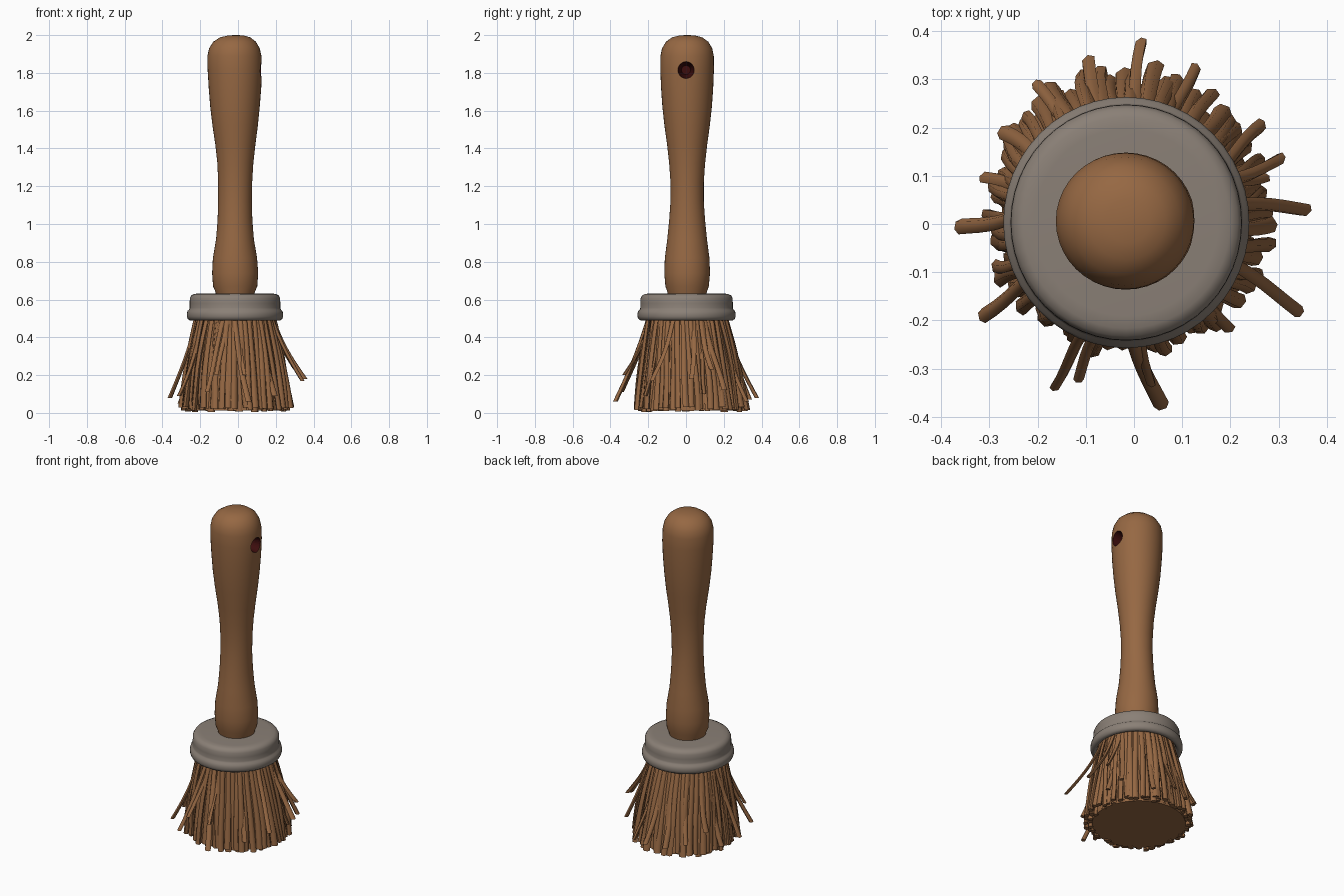
import bpy, bmesh, math, random
from mathutils import Vector

if "Cube" in bpy.data.objects:
    bpy.data.objects.remove(bpy.data.objects["Cube"])

random.seed(11)


def material(name, rgb):
    m = bpy.data.materials.new(name)
    m.diffuse_color = (*rgb, 1)
    m.use_nodes = True
    m.node_tree.nodes["Principled BSDF"].inputs["Base Color"].default_value = m.diffuse_color
    return m


brown = material("warm brown", (0.305, 0.138, 0.056))
grey = material("warm grey", (0.255, 0.215, 0.182))
dark = material("dark hollow", (0.045, 0.004, 0.004))


def finish(name, bm, mats, angle=40):
    bmesh.ops.recalc_face_normals(bm, faces=bm.faces)
    me = bpy.data.meshes.new(name)
    bm.to_mesh(me)
    bm.free()
    for m in mats:
        me.materials.append(m)
    ob = bpy.data.objects.new(name, me)
    bpy.context.collection.objects.link(ob)
    bpy.ops.object.select_all(action='DESELECT')
    ob.select_set(True)
    bpy.context.view_layer.objects.active = ob
    bpy.ops.object.shade_smooth_by_angle(angle=math.radians(angle))
    return ob


def skin(bm, rings, closed=True):
    """Join rings of points into a tube, capping both ends."""
    vr = [[bm.verts.new(p) for p in r] for r in rings]
    n = len(vr[0])
    for a, b in zip(vr, vr[1:]):
        for i in range(n):
            bm.faces.new((a[i], a[(i + 1) % n], b[(i + 1) % n], b[i]))
    bm.faces.new(vr[0])
    bm.faces.new(vr[-1])


def ellipse(cx, cy, z, rx, ry, n):
    return [Vector((cx + rx * math.cos(2 * math.pi * i / n),
                    cy + ry * math.sin(2 * math.pi * i / n), z)) for i in range(n)]


# Handle: z, x centre, x radius, y radius
profile = [(0.60, -.015, .098, .100), (0.64, -.015, .104, .104), (0.67, -.015, .117, .115),
           (0.74, -.015, .122, .121), (0.82, -.016, .117, .118), (0.92, -.016, .100, .105),
           (1.02, -.016, .092, .095), (1.12, -.016, .089, .088), (1.22, -.015, .090, .088),
           (1.32, -.014, .095, .095), (1.42, -.014, .106, .106), (1.52, -.015, .120, .120),
           (1.62, -.016, .131, .131), (1.72, -.016, .139, .138), (1.82, -.017, .144, .142),
           (1.89, -.019, .143, .141), (1.93, -.019, .134, .133), (1.965, -.018, .113, .112),
           (1.988, -.015, .080, .080), (1.997, -.012, .045, .045), (2.0, -.01, .012, .012)]
bm = bmesh.new()
skin(bm, [ellipse(cx, 0.006, z, rx, ry, 40) for z, cx, rx, ry in profile])
handle = finish("handle", bm, [brown, dark])

# Hanging hole bored into the right side of the handle
bpy.ops.mesh.primitive_cone_add(vertices=24, radius1=0.024, radius2=0.05, depth=0.12,
                                location=(0.09, 0, 1.815), rotation=(0, math.pi / 2, 0))
cutter = bpy.context.object
cutter.name = "hole_cutter"
cutter.hide_render = True
bpy.context.view_layer.objects.active = handle
mod = handle.modifiers.new("hole", 'BOOLEAN')
mod.operation = 'DIFFERENCE'
mod.object = cutter
mod.solver = 'EXACT'
while handle.modifiers[0] != mod:
    bpy.ops.object.modifier_apply(modifier=handle.modifiers[0].name)
bpy.ops.object.modifier_apply(modifier=mod.name)
bpy.data.objects.remove(cutter)
for f in handle.data.polygons:
    c = f.center
    inside = c.x > 0 and math.hypot(c.y, c.z - 1.815) < 0.05
    f.material_index = 1 if inside and f.normal.x < 0.5 or (inside and c.x < 0.06) else 0

# Ferrule: rounded cap with a rolled lower lip, open underneath
cap = [(.01, .632), (.19, .632), (.215, .630), (.231, .622), (.239, .607), (.240, .580), (.240, .556),
       (.243, .547), (.251, .540), (.255, .525), (.255, .510), (.250, .497), (.238, .489),
       (.224, .492), (.216, .505), (.216, .580), (.01, .580)]
bm = bmesh.new()
skin(bm, [ellipse(-0.016, 0.003, z, r, r * 1.02, 48) for r, z in cap])
finish("ferrule", bm, [grey], 50)

# Bristle core: solid bundle with a flat cut end
bm = bmesh.new()
skin(bm, [ellipse(-0.012, 0.004 + 0.024 * (1 - z / 0.57), z, r, r, 48)
          for r, z in [(.185, .57), (.19, .48), (.215, .32), (.24, .18), (.26, .05), (.262, .012)]])
finish("bristle_core", bm, [brown])


def strand(bm, root, tip, w0, w1, bow, wiggle, spin, steps=7):
    """Flattened six-sided strand following a bowed path from root to tip."""
    out = Vector((tip.x + 0.012, tip.y - 0.02, 0)).normalized()
    side = Vector((-out.y, out.x, 0))
    ph = random.uniform(0, 6.28)
    rings = []
    for k in range(steps + 1):
        t = k / steps
        p = root.lerp(tip, t) + out * bow * math.sin(math.pi * t)
        p += side * wiggle * math.sin(t * 5 + ph) * t
        w = w0 + (w1 - w0) * t
        a = spin * t
        u = side * math.cos(a) + out * math.sin(a)
        v = out * math.cos(a) - side * math.sin(a)
        ring = []
        for i in range(6):
            b = math.pi * i / 3
            ring.append(p + u * w * math.cos(b) + v * w * 0.75 * math.sin(b))
        rings.append(ring)
    skin(bm, rings)


def polar(a, r, z, cx, cy):
    return Vector((cx + r * math.cos(a), cy + r * math.sin(a), z))


# Main bristles: an outer and an inner ring of thick strands
bm = bmesh.new()
for count, r_top, r_low, z_low in ((52, .192, .286, .010), (48, .183, .264, .004)):
    for i in range(count):
        a = 2 * math.pi * (i + random.uniform(-.3, .3)) / count
        low = r_low + random.uniform(-.016, .016)
        z = z_low + random.uniform(0, .022)
        strand(bm, polar(a, r_top + random.uniform(-.008, .01), .54, -.015, .003),
               polar(a + random.uniform(-.06, .06), low, z, -.012, .028),
               .013, random.uniform(.015, .022), random.uniform(.0, .018),
               random.uniform(0, .008), random.uniform(-.7, .7))
finish("bristles", bm, [brown], 60)

# Stray bristles splaying out: tip x, y, z
strays = [(.355, .035, .18), (.345, -.175, .17), (.305, .13, .23), (.265, .20, .12), (.27, .10, .10),
          (.015, .375, .08), (-.20, .29, .10), (-.36, -.012, .08), (-.315, -.185, .09),
          (-.17, -.335, .11), (-.12, -.32, .20), (.05, -.375, .06), (.03, -.33, .20),
          (-.27, .19, .16), (-.10, .335, .07), (.12, .325, .06), (-.31, .09, .05), (.20, -.21, .09)]
bm = bmesh.new()
for x, y, z in strays:
    tip = Vector((x, y, z))
    a = math.atan2(y, x) + random.uniform(-.2, .2)
    strand(bm, polar(a, .195, .53, -.015, .003), tip, .013, random.uniform(.011, .017),
           random.uniform(-.03, -.01), .008, random.uniform(-.8, .8), 9)
finish("stray_bristles", bm, [brown], 60)
